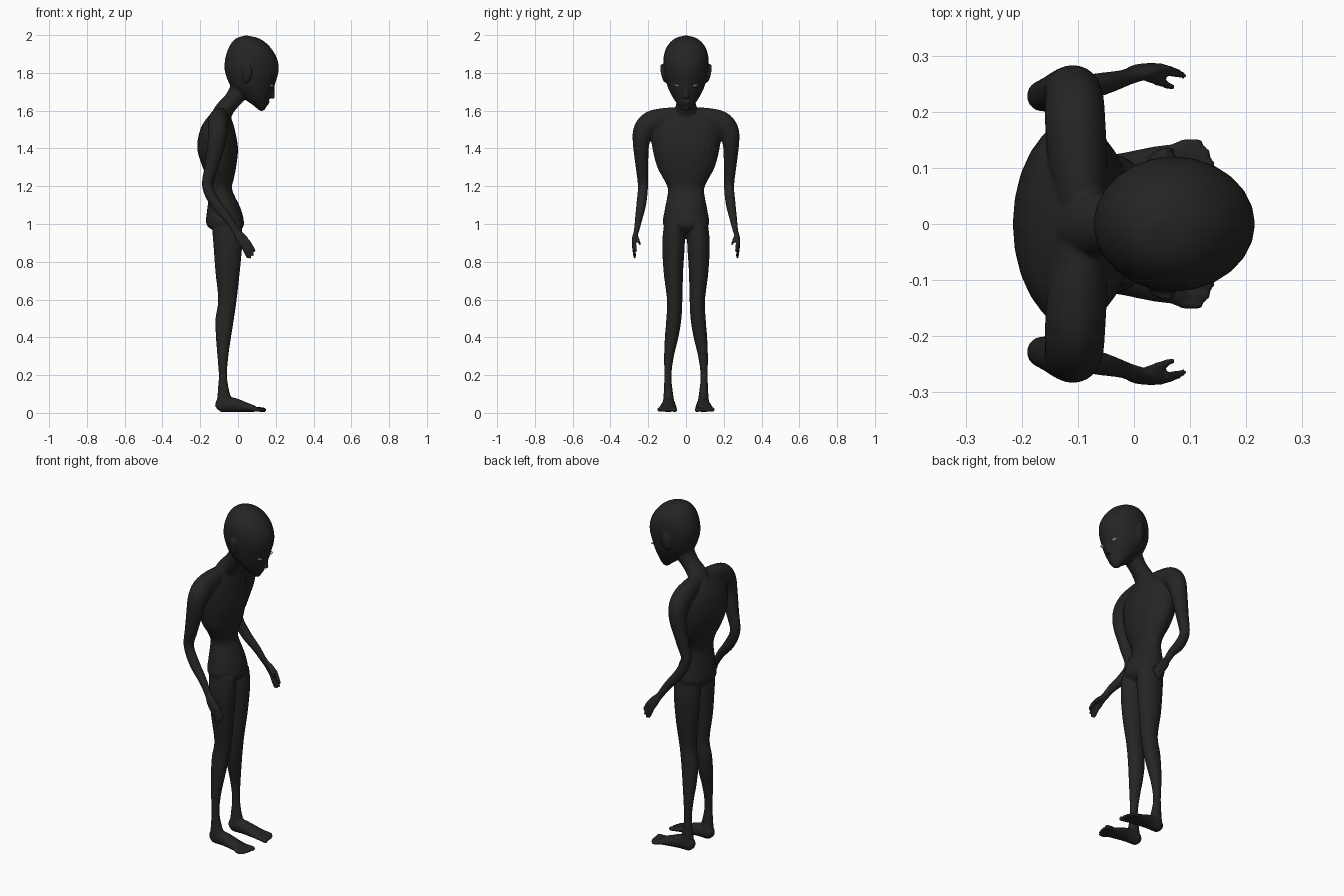
import bpy, bmesh, math
from mathutils import Vector, Matrix

X, Y = Vector((1, 0, 0)), Vector((0, 1, 0))
SIDES, STEPS = 24, 5


def spline(p, i, t):
    # Catmull-Rom blend of ring data (x, y, z, ru, rv)
    a, b, c, d = p[max(i - 1, 0)], p[i], p[i + 1], p[min(i + 2, len(p) - 1)]
    return [0.5 * (2 * b[k] + (c[k] - a[k]) * t + (2 * a[k] - 5 * b[k] + 4 * c[k] - d[k]) * t * t
            + (3 * b[k] - a[k] - 3 * c[k] + d[k]) * t ** 3) for k in range(5)]


def loft(bm, rings, ref=X, flat=False, side=1):
    pts = [spline(rings, i, j / STEPS) for i in range(len(rings) - 1) for j in range(STEPS)]
    pts.append(list(rings[-1]))
    pos = [Vector((p[0], p[1] * side, p[2])) for p in pts]
    loops, caps = [], []
    for i, p in enumerate(pts):
        t = (pos[min(i + 1, len(pos) - 1)] - pos[max(i - 1, 0)]).normalized()
        if flat:
            t = Vector((0, 0, 1 if t.z > 0 else -1))
        u = (ref - t * ref.dot(t)).normalized()
        v = t.cross(u)
        loops.append([bm.verts.new(pos[i] + u * p[3] * math.cos(a) + v * p[4] * math.sin(a))
                      for a in (2 * math.pi * k / SIDES for k in range(SIDES))])
        if i in (0, len(pts) - 1):
            caps.append(bm.verts.new(pos[i] + t * (0.6 * min(p[3], p[4]) * (1 if i else -1))))
    for k in range(SIDES):
        n = (k + 1) % SIDES
        for a, b in zip(loops, loops[1:]):
            bm.faces.new((a[k], a[n], b[n], b[k]))
        bm.faces.new((caps[0], loops[0][n], loops[0][k]))
        bm.faces.new((caps[1], loops[-1][k], loops[-1][n]))


def slices(rows):
    # (z, front x, back x, half width) to ring data
    return [((f + b) / 2, 0, z, (f - b) / 2, w) for z, f, b, w in rows]


def ball(bm, loc, scale, rot=(0, 0, 0)):
    m = Matrix.Translation(loc)
    for ang, ax in zip(rot, 'XYZ'):
        m = m @ Matrix.Rotation(ang, 4, ax)
    bmesh.ops.create_uvsphere(bm, u_segments=20, v_segments=12, radius=1,
                              matrix=m @ Matrix.Diagonal((*scale, 1)))


def finish(bm, name, color):
    bmesh.ops.recalc_face_normals(bm, faces=bm.faces)
    for f in bm.faces:
        f.smooth = True
    me = bpy.data.meshes.new(name)
    bm.to_mesh(me)
    bm.free()
    ob = bpy.data.objects.new(name, me)
    bpy.context.collection.objects.link(ob)
    mat = bpy.data.materials.new(name + "_color")
    mat.diffuse_color = color
    me.materials.append(mat)
    return ob


bm = bmesh.new()
# torso
loft(bm, slices([(0.965, 0.01, -0.13, 0.08), (1.0, 0.032, -0.168, 0.122), (1.08, 0.015, -0.163, 0.112),
                 (1.18, -0.03, -0.15, 0.096), (1.24, -0.022, -0.16, 0.12), (1.3, -0.01, -0.187, 0.152),
                 (1.4, 0.0, -0.216, 0.178), (1.5, -0.017, -0.2, 0.185), (1.56, -0.035, -0.165, 0.14),
                 (1.6, -0.05, -0.125, 0.07)]), flat=True)
# neck
loft(bm, [(-0.11, 0, 1.52, 0.06, 0.075), (-0.075, 0, 1.6, 0.05, 0.06), (-0.03, 0, 1.655, 0.046, 0.05),
          (0.01, 0, 1.71, 0.055, 0.055), (0.03, 0, 1.76, 0.06, 0.06)])
# head
loft(bm, slices([(1.605, 0.142, 0.108, 0.018), (1.63, 0.155, 0.078, 0.042), (1.66, 0.166, 0.035, 0.064),
                 (1.7, 0.183, -0.01, 0.086), (1.74, 0.196, -0.045, 0.102), (1.81, 0.215, -0.07, 0.117),
                 (1.87, 0.209, -0.069, 0.12), (1.92, 0.183, -0.055, 0.11), (1.96, 0.147, -0.034, 0.086),
                 (1.985, 0.105, -0.005, 0.053), (1.997, 0.05, 0.035, 0.01)]), flat=True)
# nose and lips
loft(bm, [(0.185, 0, 1.73, 0.008, 0.008), (0.183, 0, 1.69, 0.011, 0.011), (0.184, 0, 1.668, 0.013, 0.015)])
ball(bm, (0.157, 0, 1.646), (0.011, 0.022, 0.005))
ball(bm, (0.153, 0, 1.636), (0.011, 0.018, 0.005))

for s in (1, -1):
    # ear
    ball(bm, (0.048, s * 0.121, 1.797), (0.026, 0.009, 0.052), (-s * 0.22, 0.15, s * 0.3))
    # shoulder and arm
    loft(bm, [(-0.09, 0.02, 1.575, 0.04, 0.045), (-0.1, 0.11, 1.555, 0.052, 0.06),
              (-0.105, 0.185, 1.535, 0.054, 0.062), (-0.107, 0.225, 1.49, 0.052, 0.056),
              (-0.115, 0.238, 1.42, 0.047, 0.043), (-0.142, 0.233, 1.3, 0.036, 0.033),
              (-0.162, 0.228, 1.2, 0.028, 0.027), (-0.12, 0.236, 1.11, 0.029, 0.026),
              (-0.055, 0.25, 1.03, 0.023, 0.02), (-0.012, 0.262, 0.965, 0.02, 0.014),
              (0.015, 0.272, 0.93, 0.028, 0.013), (0.035, 0.276, 0.9, 0.03, 0.011)], side=s)
    # fingers and thumb
    for a, b in [((0.018, 0.277, 0.895), (0.052, 0.27, 0.82)), ((0.029, 0.279, 0.9), (0.068, 0.272, 0.818)),
                 ((0.042, 0.279, 0.908), (0.081, 0.27, 0.832)), ((0.052, 0.276, 0.915), (0.09, 0.264, 0.855)),
                 ((0.015, 0.266, 0.945), (0.07, 0.243, 0.89))]:
        mid = [(p + q) / 2 for p, q in zip(a, b)]
        loft(bm, [(*a, 0.009, 0.009), (*mid, 0.0085, 0.0085), (*b, 0.006, 0.006)], ref=Y, side=s)
    # leg
    loft(bm, [(-0.06, 0.062, 1.0, 0.08, 0.054), (-0.054, 0.066, 0.9, 0.077, 0.06),
              (-0.055, 0.067, 0.75, 0.065, 0.052), (-0.056, 0.06, 0.6, 0.049, 0.041),
              (-0.07, 0.064, 0.5, 0.049, 0.04), (-0.077, 0.076, 0.4, 0.04, 0.036),
              (-0.08, 0.09, 0.3, 0.029, 0.026), (-0.08, 0.096, 0.2, 0.022, 0.019),
              (-0.077, 0.094, 0.12, 0.03, 0.023), (-0.07, 0.092, 0.06, 0.042, 0.03)], flat=True, side=s)
    # foot
    loft(bm, [(-0.112, 0.09, 0.038, 0.018, 0.022), (-0.09, 0.09, 0.042, 0.03, 0.038),
              (-0.03, 0.091, 0.043, 0.034, 0.039), (0.035, 0.094, 0.031, 0.044, 0.027),
              (0.09, 0.097, 0.021, 0.049, 0.016)], ref=Y, side=s)
    # toes
    for x, y, r in [(0.145, 0.06, 0.013), (0.143, 0.086, 0.01), (0.14, 0.106, 0.01),
                    (0.133, 0.125, 0.01), (0.119, 0.142, 0.01)]:
        loft(bm, [(0.075, y * 0.85 + 0.015, 0.022, r, r), (x - 0.025, y, 0.018, r, r),
                  (x, y, 0.015, r, r * 0.9)], ref=Y, side=s)

# fuse all parts into one smooth skin
body = finish(bm, "body", (0.018, 0.018, 0.017, 1))
mod = body.modifiers.new("fuse", 'REMESH')
mod.mode = 'VOXEL'
mod.voxel_size = 0.0055
mod.use_smooth_shade = True
mod = body.modifiers.new("soften", 'SMOOTH')
mod.factor = 0.5
mod.iterations = 4

# eyes
bm = bmesh.new()
for s in (1, -1):
    ball(bm, (0.175, s * 0.046, 1.732), (0.013, 0.019, 0.006), (s * 0.25, 0, -s * 0.45))
finish(bm, "eyes", (0.6, 0.6, 0.6, 1))
